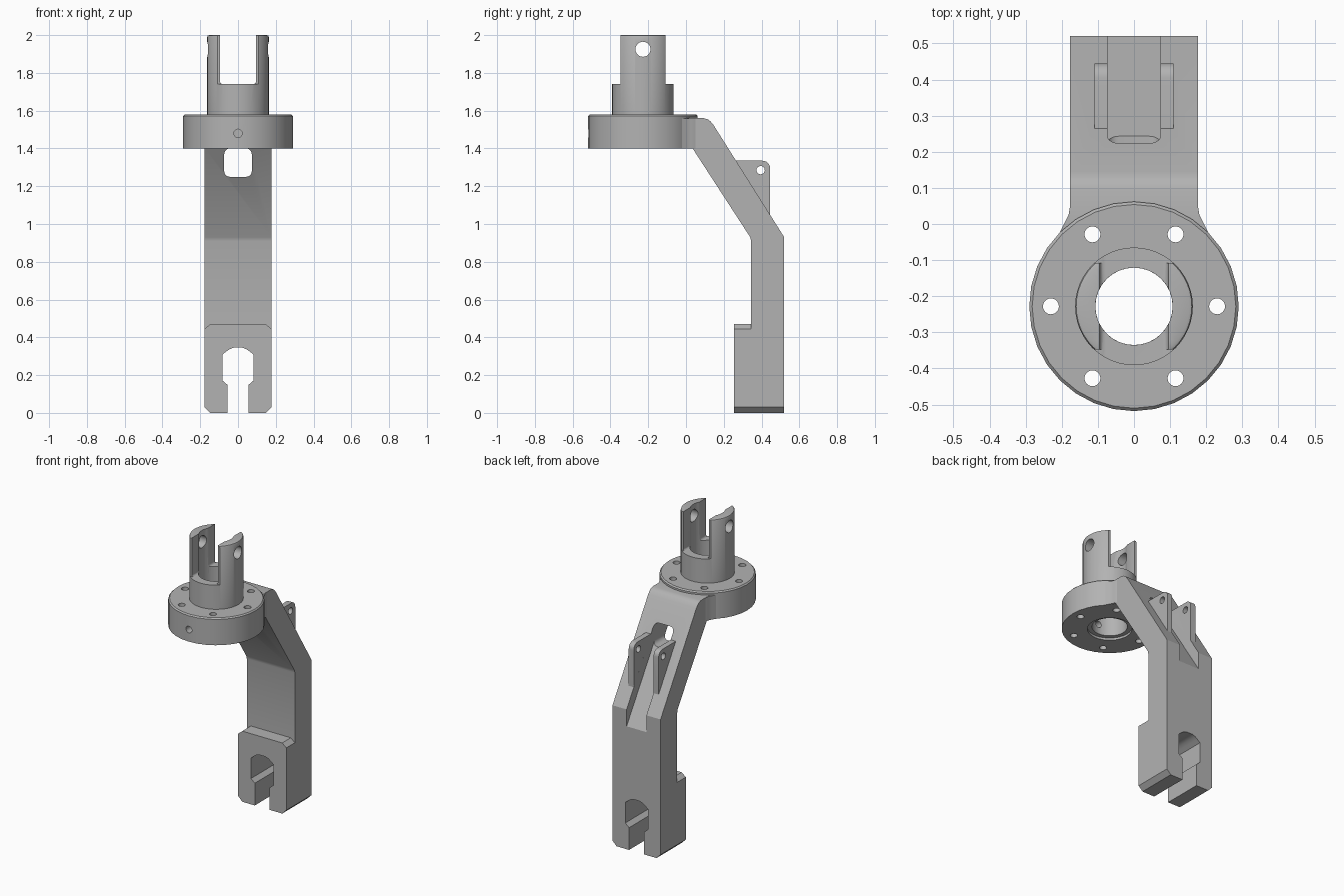
import bpy, bmesh, math

if "Cube" in bpy.data.objects:
    bpy.data.objects.remove(bpy.data.objects["Cube"])

steel = bpy.data.materials.new("machined_grey")
steel.use_nodes = True
GREY = (0.45, 0.45, 0.45, 1)
steel.diffuse_color = GREY
steel.node_tree.nodes["Principled BSDF"].inputs["Base Color"].default_value = GREY

CY = -0.228          # y of the flange axis
HALF = 0.177         # half width of the arm


def add(name, bm):
    bmesh.ops.recalc_face_normals(bm, faces=bm.faces)
    mesh = bpy.data.meshes.new(name)
    bm.to_mesh(mesh)
    bm.free()
    mesh.materials.append(steel)
    ob = bpy.data.objects.new(name, mesh)
    bpy.context.collection.objects.link(ob)
    return ob


def prism(name, pts, axis, lo, hi):
    """Extrude a 2D outline along an axis."""
    place = {"x": lambda a, b, t: (t, a, b),
             "y": lambda a, b, t: (a, t, b),
             "z": lambda a, b, t: (a, b, t)}[axis]
    bm = bmesh.new()
    ends = [[bm.verts.new(place(a, b, t)) for a, b in pts] for t in (lo, hi)]
    for loop in ends:
        bm.faces.new(loop)
    n = len(pts)
    for i in range(n):
        j = (i + 1) % n
        bm.faces.new((ends[0][i], ends[0][j], ends[1][j], ends[1][i]))
    return add(name, bm)


def arc(a, b, r, start=0, end=360, n=24):
    full = end - start == 360
    steps = n if full else n + 1
    ang = [math.radians(start + (end - start) * i / n) for i in range(steps)]
    return [(a + r * math.cos(t), b + r * math.sin(t)) for t in ang]


def rounded(a0, b0, a1, b1, r):
    return (arc(a1 - r, b1 - r, r, 0, 90, 6) + arc(a0 + r, b1 - r, r, 90, 180, 6)
            + arc(a0 + r, b0 + r, r, 180, 270, 6) + arc(a1 - r, b0 + r, r, 270, 360, 6))


def rect(a0, b0, a1, b1):
    return [(a0, b0), (a1, b0), (a1, b1), (a0, b1)]


def lathe(name, profile, n=32):
    """Revolve a closed (radius, z) profile about the flange axis."""
    bm = bmesh.new()
    rings = []
    for i in range(n):
        t = 2 * math.pi * i / n
        rings.append([bm.verts.new((r * math.cos(t), CY + r * math.sin(t), z)) for r, z in profile])
    m = len(profile)
    for i in range(n):
        p, q = rings[i], rings[(i + 1) % n]
        for k in range(m):
            l = (k + 1) % m
            bm.faces.new((p[k], q[k], q[l], p[l]))
    return add(name, bm)


def combine(ob, other, operation="DIFFERENCE"):
    mod = ob.modifiers.new("combine", "BOOLEAN")
    mod.operation, mod.solver, mod.object = operation, "EXACT", other
    deps = bpy.context.evaluated_depsgraph_get()
    mesh = bpy.data.meshes.new_from_object(ob.evaluated_get(deps))
    ob.modifiers.clear()
    ob.data = mesh
    bpy.data.objects.remove(other)


def cut(ob, pts, axis, lo, hi):
    combine(ob, prism("cutter", pts, axis, lo, hi))


# Flange with bolt circle, bottom recess and radial set-screw hole
flange = lathe("flange", [(0.107, 1.415), (0.135, 1.415), (0.135, 1.4), (0.29, 1.4),
                          (0.29, 1.572), (0.282, 1.58), (0.107, 1.58)])
for k in range(6):
    t = math.radians(60 * k)
    cut(flange, arc(0.23 * math.cos(t), CY + 0.23 * math.sin(t), 0.022), "z", 1.3, 1.7)
cut(flange, arc(0, 1.48, 0.022), "y", -0.7, CY)

# Forked hub on top of the flange
hub = lathe("fork_hub", [(0.107, 1.58), (0.163, 1.58), (0.163, 1.99), (0.16, 1.997),
                         (0.153, 2.0), (0.107, 2.0)], 48)
cut(hub, rounded(-0.095, 1.74, 0.095, 2.2, 0.015), "y", -0.6, 0.2)
for side in (-1, 1):
    ys = sorted((CY + side * 0.12, CY + side * 0.3))
    cut(hub, rect(-0.3, 1.742, 0.3, 2.2), "y", *ys)
cut(hub, arc(CY, 1.925, 0.04), "x", -0.3, 0.3)

# Cranked arm with its thicker foot
side_profile = [(0.0, 1.4), (0.035, 1.4), (0.34, 0.93), (0.345, 0.91), (0.345, 0.47),
                (0.255, 0.47), (0.255, 0), (0.52, 0), (0.52, 0.93), (0.145, 1.525)]
side_profile += [(0.13, 1.543), (0.115, 1.554), (0.095, 1.56), (0.0, 1.56)]
arm = prism("arm", side_profile, "x", -HALF, HALF)

# Ears for the cross pin on the back of the arm
for side in (-1, 1):
    xs = sorted((side * 0.073, side * 0.11))
    outline = ([(0.15, 1.335)] + arc(0.405, 1.295, 0.04, 90, 0, 6)
               + [(0.445, 0.95), (0.40, 0.95)])
    combine(arm, prism("ear", outline, "x", *xs), "UNION")
cut(arm, arc(0.395, 1.285, 0.022), "x", -0.3, 0.3)

# Window through the slope and sunken channel between the ears
cut(arm, rounded(-0.073, 1.25, 0.073, 1.4, 0.03), "y", -0.1, 0.6)
cut(arm, [(0.52 + 0.05, 0.74), (0.243, 1.25), (0.18, 1.35), (0.57, 1.35)], "x", -0.0729, 0.0729)

# Keyhole slot through the foot
half_key = [(0.055, -0.1), (0.055, 0.148), (0.083, 0.172), (0.083, 0.308),
            (0.062, 0.325), (0.045, 0.337), (0.024, 0.345)]
cut(arm, half_key + [(-a, b) for a, b in reversed(half_key)], "y", 0.1, 0.7)

# Chamfers on the foot corners
for s in (-1, 1):
    corner, inner = s * (HALF + 0.01), s * (HALF - 0.03)
    cut(arm, [(inner, -0.01), (inner, 0), (s * HALF, 0.03), (corner, 0.03), (corner, -0.01)],
        "y", 0.1, 0.7)
    cut(arm, [(inner, 0.48), (inner, 0.47), (s * HALF, 0.445), (corner, 0.445), (corner, 0.48)],
        "y", 0.1, 0.345)

# Small blends where the arm meets the flange
blends = []
for s in (-1, 1):
    pts = [(s * 0.17, 0.06), (s * 0.177, 0.05), (s * 0.181, 0.025), (s * 0.192, 0.003),
           (s * 0.205, -0.022), (s * 0.17, -0.01)]
    blends.append(prism("left_blend" if s > 0 else "right_blend", pts, "z", 1.401, 1.559))
    # keep the blend inside the slope of the arm
    cut(blends[-1], [(0.035, 1.4), (0.3, 1.4), (0.3, 1.0)], "x", -0.4, 0.4)

for ob in [flange, hub, arm] + blends:
    bpy.ops.object.select_all(action="DESELECT")
    ob.select_set(True)
    bpy.context.view_layer.objects.active = ob
    bpy.ops.object.shade_smooth_by_angle(angle=math.radians(30))
